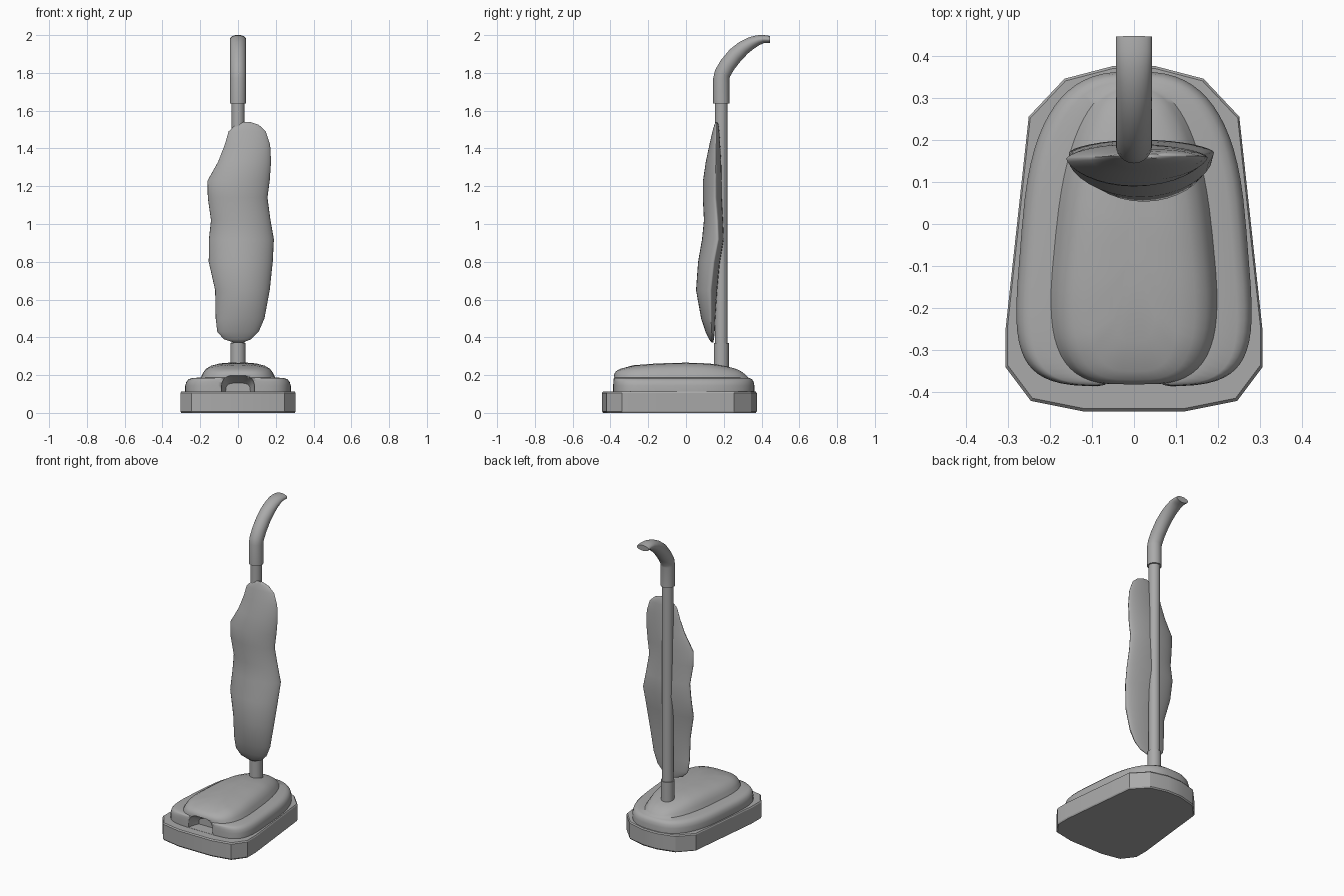
import bpy, bmesh
from math import sin, cos, pi, atan2

if "Cube" in bpy.data.objects:
    bpy.data.objects.remove(bpy.data.objects["Cube"])

grey = bpy.data.materials.new("mid grey")
grey.use_nodes = True
grey.diffuse_color = (0.4, 0.4, 0.4, 1)
grey.node_tree.nodes["Principled BSDF"].inputs["Base Color"].default_value = (0.4, 0.4, 0.4, 1)


def loft(name, rings, angle=40):
    """Skin a list of closed rings and cap both ends."""
    bm = bmesh.new()
    loops = [[bm.verts.new(p) for p in ring] for ring in rings]
    for a, b in zip(loops, loops[1:]):
        for i in range(len(a)):
            j = (i + 1) % len(a)
            bm.faces.new((a[i], a[j], b[j], b[i]))
    bm.faces.new(loops[0])
    bm.faces.new(loops[-1])
    bmesh.ops.recalc_face_normals(bm, faces=bm.faces)
    mesh = bpy.data.meshes.new(name)
    bm.to_mesh(mesh)
    bm.free()
    mesh.materials.append(grey)
    ob = bpy.data.objects.new(name, mesh)
    bpy.context.collection.objects.link(ob)
    bpy.ops.object.select_all(action="DESELECT")
    ob.select_set(True)
    bpy.context.view_layer.objects.active = ob
    bpy.ops.object.shade_smooth_by_angle(angle=angle * pi / 180)
    return ob


def power(v, e):
    return abs(v) ** e * (1 if v >= 0 else -1)


def interp(table, v):
    for (a, p), (b, q) in zip(table, table[1:]):
        if v <= b:
            return p + (q - p) * max(0, (v - a) / (b - a))
    return table[-1][1]


# Base plate: faceted outline, mirrored, with softened rims
half = [(0.12, -0.445), (0.245, -0.42), (0.305, -0.34), (0.305, -0.25),
        (0.25, 0.255), (0.165, 0.345), (0.05, 0.375)]
outline = half + [(-x, y) for x, y in reversed(half)]
loft("base_plate", [[(x * s, y * s, z) for x, y in outline]
                    for s, z in ((0.985, 0), (1, 0.008), (1, 0.105), (0.985, 0.112))], 25)

# Motor housing: wide lower tier, then a crowned upper tier
crown = [(-0.39, 0.222), (-0.35, 0.235), (-0.28, 0.252), (-0.15, 0.262), (0, 0.266),
         (0.12, 0.262), (0.2, 0.25), (0.28, 0.235), (0.33, 0.21), (0.36, 0.19)]


def tier_ring(front_w, rear_w, y0, y1, nf, nr, height):
    ring = []
    for i in range(64):
        t = 2 * pi * i / 64
        n = nf if sin(t) < 0 else nr
        u = power(sin(t), 2 / n)
        y = (y0 + y1) / 2 + u * (y1 - y0) / 2
        w = front_w + (rear_w - front_w) * (u + 1) / 2
        ring.append((power(cos(t), 2 / n) * w, y, height(y)))
    return ring


rings = []
for inset, z in ((0, 0.105), (0, 0.145), (0.006, 0.165), (0.018, 0.178), (0.035, 0.184)):
    rings.append(tier_ring(0.298 - inset, 0.235 - inset, -0.386 + inset * 0.1, 0.362 - inset * 0.7,
                           4.5, 2.8, lambda y, z=z: z))
for fw, rw, y0, y1, f in ((0.222, 0.15, -0.382, 0.33, 0.04), (0.21, 0.138, -0.381, 0.322, 0.35),
                          (0.195, 0.125, -0.378, 0.31, 0.62), (0.165, 0.105, -0.37, 0.285, 0.83),
                          (0.12, 0.08, -0.35, 0.25, 0.95), (0.06, 0.045, -0.28, 0.18, 1),
                          (0.015, 0.01, -0.15, 0.1, 1)):
    rings.append(tier_ring(fw, rw, y0, y1, 3.2, 2.6,
                           lambda y, f=f: 0.185 + (interp(crown, y) - 0.185) * f))
housing = loft("motor_housing", rings, 50)

# Arched front opening, its ceiling dropping toward the back
cutter = loft("opening_cutter", [
    [(w * power(cos(t), 0.6), y, 0.113 + h * power(sin(t), 0.6))
     for t in [pi * k / 20 for k in range(21)]]
    for w, h, y in ((0.09, 0.088, -0.45), (0.088, 0.086, -0.38), (0.08, 0.075, -0.35),
                    (0.065, 0.045, -0.31))])
cutter.hide_render = True
cutter.hide_viewport = True
cut = housing.modifiers.new("front opening", "BOOLEAN")
cut.operation = "DIFFERENCE"
cut.solver = "EXACT"
cut.object = cutter


# Pole, lower collar and bent grip
def tube_ring(y, z, rx, ry, tilt=0, n=24):
    return [(rx * cos(a), y + ry * sin(a) * cos(tilt), z - ry * sin(a) * sin(tilt))
            for a in [2 * pi * k / n for k in range(n)]]


POLE_Y = 0.187
for name, r, z0, z1 in (("pole", 0.034, 0.24, 1.66), ("lower_collar", 0.04, 0.235, 0.37)):
    loft(name, [tube_ring(POLE_Y, z, r, r) for z in (z0, z1)])

path = [(POLE_Y, 1.638, 0.043), (POLE_Y, 1.77, 0.043), (0.193, 1.797, 0.043), (0.22, 1.843, 0.043),
        (0.262, 1.895, 0.042), (0.305, 1.933, 0.038), (0.345, 1.958, 0.033), (0.38, 1.973, 0.027),
        (0.41, 1.979, 0.022), (0.445, 1.977, 0.018)]
grip = []
for i, (y, z, r) in enumerate(path):
    a, b = path[max(i - 1, 0)], path[min(i + 1, len(path) - 1)]
    grip.append(tube_ring(y, z, 0.043, r, atan2(b[0] - a[0], b[1] - a[1])))
loft("grip", grip)

# Dust bag: lens-shaped sections; z, left edge, right edge, front, seam, back
sections = [
    (0.372, -0.02, 0.025, 0.136, 0.14, 0.144), (0.39, -0.075, 0.07, 0.122, 0.138, 0.148),
    (0.43, -0.11, 0.11, 0.103, 0.136, 0.152), (0.5, -0.118, 0.14, 0.08, 0.132, 0.155),
    (0.65, -0.121, 0.168, 0.053, 0.13, 0.165), (0.8, -0.155, 0.184, 0.064, 0.147, 0.18),
    (0.92, -0.154, 0.19, 0.085, 0.17, 0.2), (1.02, -0.143, 0.172, 0.095, 0.165, 0.196),
    (1.14, -0.16, 0.156, 0.089, 0.155, 0.19), (1.23, -0.161, 0.168, 0.09, 0.155, 0.19),
    (1.33, -0.105, 0.175, 0.105, 0.158, 0.186), (1.42, -0.07, 0.17, 0.124, 0.16, 0.181),
    (1.49, -0.05, 0.147, 0.14, 0.162, 0.177), (1.525, -0.015, 0.11, 0.15, 0.162, 0.172),
    (1.54, 0.03, 0.065, 0.157, 0.162, 0.166)]
bag = []
for z, left, right, front, seam, back in sections:
    ring = []
    for k in range(32):
        t = 2 * pi * k / 32
        depth = back - seam if sin(t) > 0 else seam - front
        ring.append(((left + right) / 2 + (right - left) / 2 * cos(t),
                     seam + depth * power(sin(t), 1.3), z))
    bag.append(ring)
loft("dust_bag", bag, 60)
